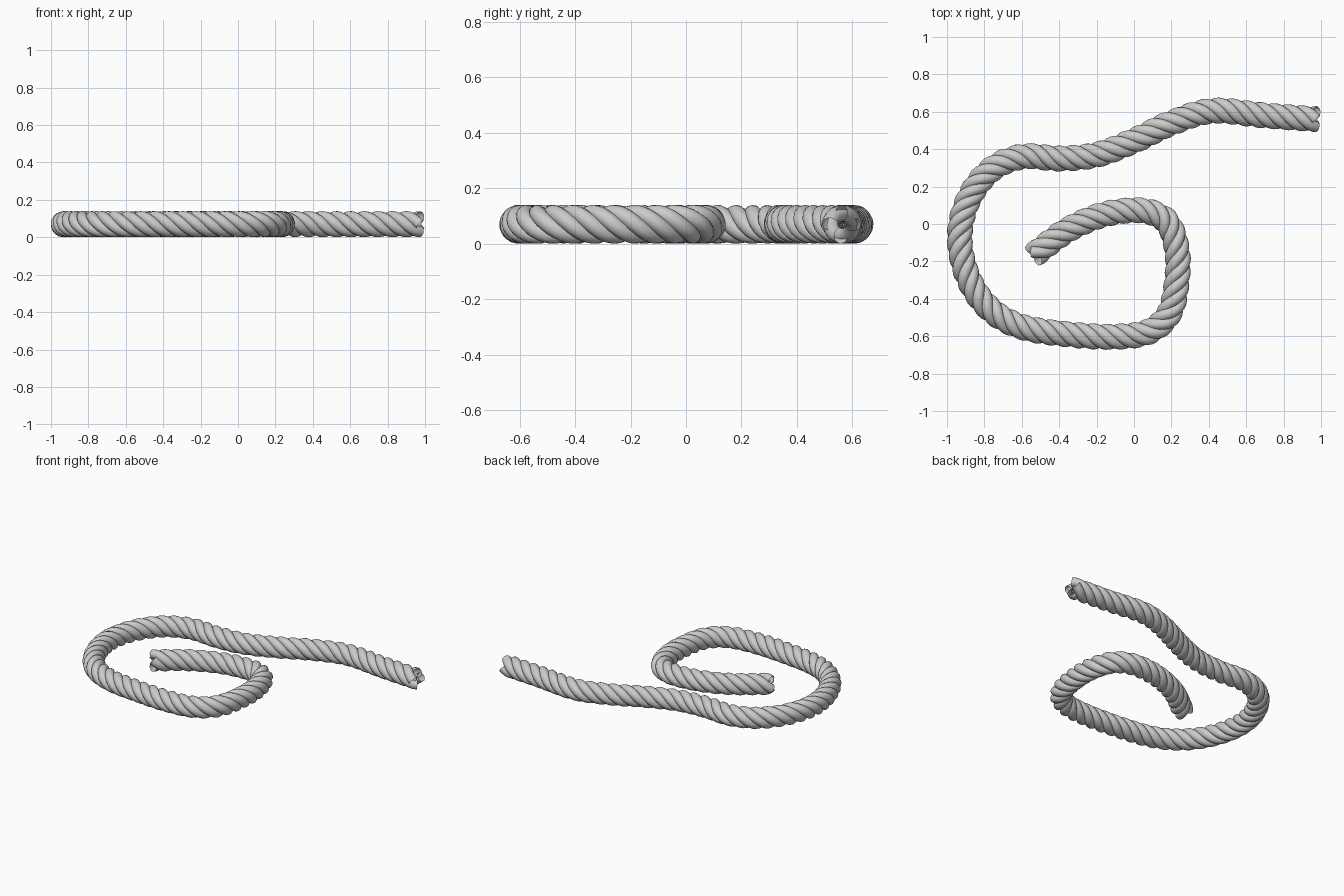
import bpy, math
from mathutils import Vector

if "Cube" in bpy.data.objects:
    bpy.data.objects.remove(bpy.data.objects["Cube"])

STRANDS, LEAD, OFFSET, RADIUS = 4, 0.30, 0.040, 0.030
Z = OFFSET + RADIUS

# centre line of the rope on the ground, from the long free end inwards
PATH = [(0.975, 0.56), (0.7, 0.58), (0.42, 0.605), (0.2, 0.54), (0.0, 0.445),
        (-0.2, 0.37), (-0.4, 0.35), (-0.6, 0.36), (-0.77, 0.285), (-0.89, 0.12),
        (-0.932, -0.08), (-0.885, -0.29), (-0.77, -0.455), (-0.6, -0.55),
        (-0.35, -0.59), (-0.1, -0.603), (0.08, -0.575), (0.19, -0.475),
        (0.23, -0.3), (0.23, -0.14), (0.185, 0.0), (0.1, 0.06), (-0.02, 0.073),
        (-0.18, 0.045), (-0.36, -0.035), (-0.535, -0.165)]


def smooth_path(pts, n=24):
    """Catmull-Rom curve through the points."""
    p = [Vector(q) for q in pts]
    p = [2 * p[0] - p[1]] + p + [2 * p[-1] - p[-2]]
    out = []
    for a, b, c, d in zip(p, p[1:], p[2:], p[3:]):
        for i in range(n):
            t = i / n
            out.append(0.5 * (2 * b + (c - a) * t + (2 * a - 5 * b + 4 * c - d) * t ** 2
                              + (3 * b - a - 3 * c + d) * t ** 3))
    return out + [p[-2]]


def resample(pts, step):
    """Evenly spaced points along the path, with the arc length of each."""
    lengths = [0.0]
    for a, b in zip(pts, pts[1:]):
        lengths.append(lengths[-1] + (b - a).length)
    n = round(lengths[-1] / step)
    out, j = [], 0
    for i in range(n + 1):
        s = lengths[-1] * i / n
        while j < len(pts) - 2 and lengths[j + 1] < s:
            j += 1
        f = (s - lengths[j]) / (lengths[j + 1] - lengths[j])
        out.append((pts[j].lerp(pts[j + 1], f), s))
    return out


samples = resample(smooth_path(PATH), LEAD / 20)


def strand_points(phase):
    """Right-handed helix wound around the path."""
    out = []
    for i, (p, s) in enumerate(samples):
        a, b = samples[max(i - 1, 0)][0], samples[min(i + 1, len(samples) - 1)][0]
        t = (b - a).normalized()
        side = Vector((-t.y, t.x, 0))
        ang = phase + math.tau * s / LEAD
        out.append(Vector((p.x, p.y, Z)) + side * OFFSET * math.cos(ang)
                   + Vector((0, 0, OFFSET * math.sin(ang))))
    return out


# four twisted strands as one bevelled curve, then turned into a mesh
curve = bpy.data.curves.new("rope", "CURVE")
curve.dimensions = "3D"
curve.bevel_depth = RADIUS
curve.bevel_resolution = 5
for k in range(STRANDS):
    pts = strand_points(math.tau * k / STRANDS)
    spline = curve.splines.new("POLY")
    spline.points.add(len(pts) - 1)
    for sp, co in zip(spline.points, pts):
        sp.co = (*co, 1)
rope = bpy.data.objects.new("rope", curve)
bpy.context.collection.objects.link(rope)
bpy.context.view_layer.objects.active = rope
rope.select_set(True)
bpy.ops.object.convert(target="MESH")
bpy.ops.object.shade_smooth_by_angle()
